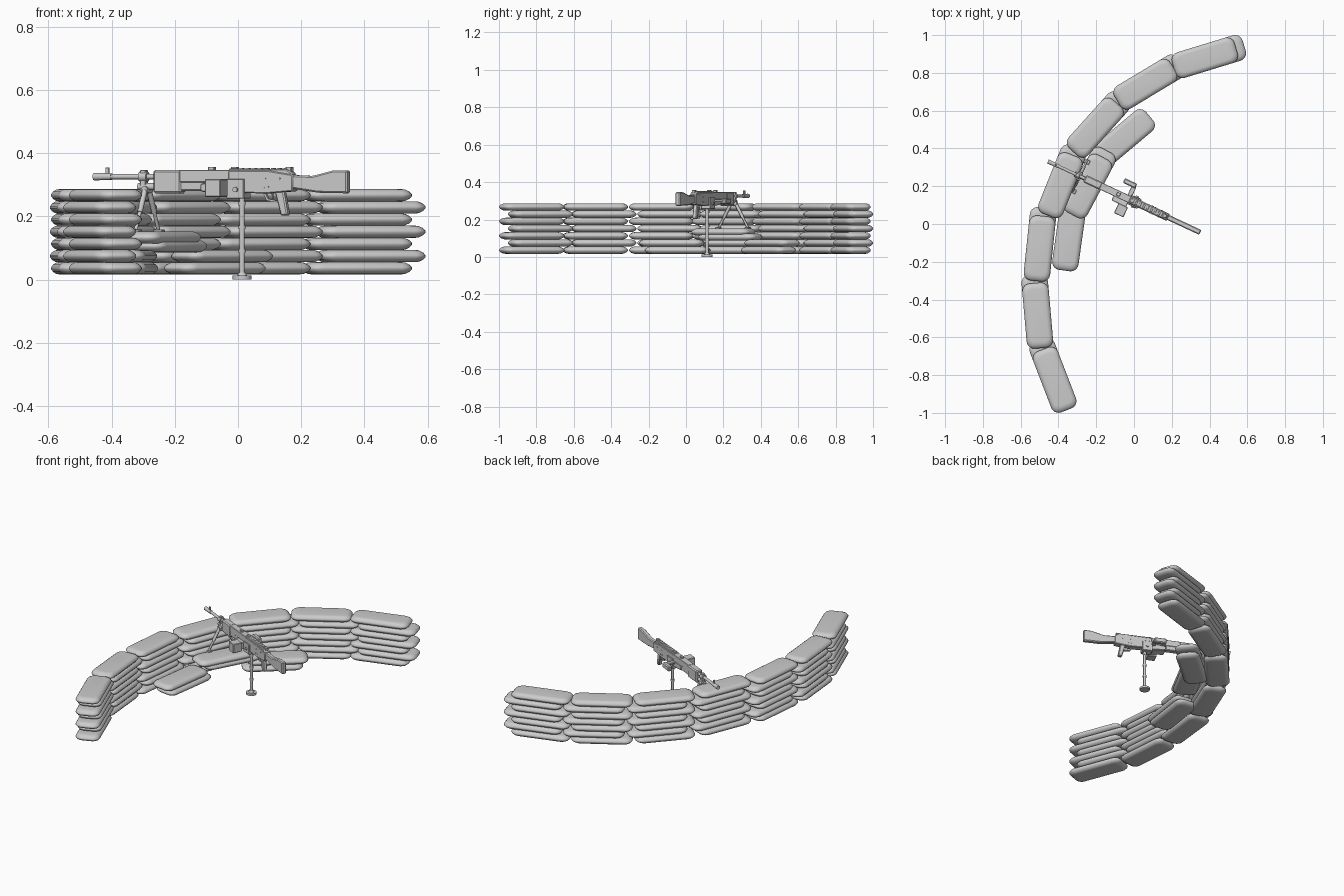
import bpy
import bmesh
from math import radians, cos, sin, pi
from mathutils import Matrix, Vector

cube = bpy.data.objects.get("Cube")
if cube:
    bpy.data.objects.remove(cube)

# Gun frame: x runs muzzle to butt, origin above the support post
GUN = Matrix.Translation((0.013, 0.113, 0)) @ Matrix.Rotation(radians(-25), 4, 'Z')


def add_object(name, mesh, matrix):
    ob = bpy.data.objects.new(name, mesh)
    bpy.context.collection.objects.link(ob)
    ob.matrix_world = matrix
    return ob


def finish(name, bm, matrix=GUN, angle=35):
    bmesh.ops.recalc_face_normals(bm, faces=bm.faces)
    mesh = bpy.data.meshes.new(name)
    bm.to_mesh(mesh)
    bm.free()
    ob = add_object(name, mesh, matrix)
    bpy.ops.object.select_all(action='DESELECT')
    ob.select_set(True)
    bpy.context.view_layer.objects.active = ob
    bpy.ops.object.shade_smooth_by_angle(angle=radians(angle))
    return ob


def profile(name, points, v0, v1, bevel=0.003):
    """Side outline (x, z) extruded across the gun from v0 to v1."""
    bm = bmesh.new()
    face = bm.faces.new([bm.verts.new((u, v0, z)) for u, z in points])
    ext = bmesh.ops.extrude_face_region(bm, geom=[face])
    verts = [g for g in ext["geom"] if isinstance(g, bmesh.types.BMVert)]
    bmesh.ops.translate(bm, verts=verts, vec=(0, v1 - v0, 0))
    if bevel:
        bmesh.ops.bevel(bm, geom=bm.edges[:], offset=bevel, segments=1, affect='EDGES')
    return finish(name, bm)


def box(name, u0, u1, v0, v1, z0, z1, bevel=0.002):
    return profile(name, [(u0, z0), (u1, z0), (u1, z1), (u0, z1)], v0, v1, bevel)


def tube(name, start, end, r, r2=None, sides=14):
    a, b = Vector(start), Vector(end)
    axis = b - a
    bm = bmesh.new()
    bmesh.ops.create_cone(bm, cap_ends=True, segments=sides, radius1=r,
                          radius2=r if r2 is None else r2, depth=axis.length)
    turn = axis.to_track_quat('Z', 'Y').to_matrix().to_4x4()
    bm.transform(Matrix.Translation((a + b) / 2) @ turn)
    return finish(name, bm)


# Sandbag: stacked rounded rectangles, thin at the seam
def make_bag_mesh(half_l=0.174, half_w=0.071, half_h=0.0195):
    sections = [(0.034, -1), (0.022, -0.93), (0.009, -0.6), (0.001, -0.15),
                (0.001, 0.15), (0.009, 0.6), (0.022, 0.93), (0.034, 1)]
    bm = bmesh.new()
    rings = []
    for inset, level in sections:
        r = 0.042 - inset * 0.5
        ring = []
        for corner, (sx, sy) in enumerate([(1, 1), (-1, 1), (-1, -1), (1, -1)]):
            for k in range(6):
                a = corner * pi / 2 + k * pi / 10
                ring.append(bm.verts.new((sx * (half_l - inset - r) + r * cos(a),
                                          sy * (half_w - inset * 0.75 - r) + r * sin(a),
                                          level * half_h)))
        rings.append(ring)
    for low, high in zip(rings, rings[1:]):
        for i in range(len(low)):
            j = (i + 1) % len(low)
            bm.faces.new((low[i], low[j], high[j], high[i]))
    bm.faces.new(rings[0][::-1])
    bm.faces.new(rings[-1])
    for f in bm.faces:
        f.smooth = True
    mesh = bpy.data.meshes.new("sandbag")
    bm.to_mesh(mesh)
    bm.free()
    return mesh


bag_mesh = make_bag_mesh()


def bag(name, x, y, z, angle, shift=0.0):
    a = radians(angle)
    x, y = x + shift * cos(a), y + shift * sin(a)
    add_object(name, bag_mesh, Matrix.Translation((x, y, z)) @ Matrix.Rotation(a, 4, 'Z'))


# Curved outer wall: seven courses, every second one slid along the arc
wall = [(0.375, 0.88, 17), (0.06, 0.74, 31), (-0.205, 0.51, 48), (-0.39, 0.205, 68),
        (-0.5, -0.13, 84), (-0.51, -0.485, 95), (-0.42, -0.825, 111)]
for course in range(7):
    for i, (x, y, angle) in enumerate(wall):
        slide = 0.045 if course % 2 else 0
        if i < 6 or not course % 2:
            bag(f"wall_bag_{course + 1}_{i + 1}", x, y, 0.036 + 0.0385 * course, angle, slide)
        else:
            bag(f"wall_bag_{course + 1}_{i + 1}", x, y, 0.036 + 0.0385 * course, angle, 0.05)

# Low inner step: two stacks bridged by a raised pair
for course, z in enumerate((0.036, 0.0745)):
    slide = 0.03 * (1 - course)
    bag(f"step_bag_back_{course + 1}", -0.05, 0.46, z, 40, -slide)
    bag(f"step_bag_front_{course + 1}", -0.345, -0.075, z, 82, slide)
bag("step_bag_bridge_lower", -0.24, 0.21, 0.106, 62, 0.03)
bag("step_bag_bridge_upper", -0.245, 0.2, 0.133, 62)

# Barrel group
tube("barrel", (-0.5, 0, 0.326), (-0.28, 0, 0.326), 0.0085)
tube("flash_hider", (-0.517, 0, 0.326), (-0.455, 0, 0.326), 0.012, 0.0105)
box("front_sight", -0.476, -0.464, -0.004, 0.004, 0.33, 0.355, 0.001)
tube("barrel_collar", (-0.357, 0, 0.326), (-0.33, 0, 0.326), 0.016)
tube("gas_tube", (-0.362, 0, 0.294), (-0.29, 0, 0.294), 0.011)
box("gas_block", -0.353, -0.333, -0.01, 0.01, 0.276, 0.347)

# Bipod with splayed legs and feet
tube("bipod_hinge", (-0.332, -0.022, 0.284), (-0.332, 0.022, 0.284), 0.011)
for side, s in (("left", 1), ("right", -1)):
    top, foot = Vector((-0.332, s * 0.016, 0.282)), Vector((-0.332, s * 0.085, 0.157))
    knee = top.lerp(foot, 0.55)
    tube(f"bipod_upper_leg_{side}", top, knee, 0.0085)
    tube(f"bipod_lower_leg_{side}", knee, foot, 0.006)
    box(f"bipod_foot_{side}", -0.35, -0.314, foot.y - 0.012, foot.y + 0.012, 0.149, 0.159)

# Receiver, handguard and top cover
box("handguard", -0.302, -0.205, -0.021, 0.021, 0.273, 0.347, 0.006)
box("receiver_front", -0.21, -0.03, -0.019, 0.019, 0.308, 0.347)
box("handguard_lower", -0.21, -0.125, -0.016, 0.016, 0.281, 0.312, 0.004)
profile("receiver", [(-0.04, 0.277), (0.09, 0.272), (0.185, 0.28),
                     (0.185, 0.332), (0.1, 0.345), (-0.04, 0.345)], -0.02, 0.02)
profile("top_cover", [(-0.04, 0.34), (0.18, 0.326), (0.18, 0.338),
                      (0.16, 0.35), (-0.04, 0.352)], -0.017, 0.017)
for i in range(8):
    u = -0.005 + i * 0.022
    box(f"cover_rib_{i + 1}", u, u + 0.01, -0.011, 0.011, 0.345, 0.353, 0.001)
for u in (-0.105, -0.025, 0.165):
    box("sight_mount", u - 0.01, u + 0.01, -0.009, 0.009, 0.34, 0.357, 0.001)
for s in (-1, 1):
    for u, z in ((0.09, 0.32), (0.14, 0.32), (0.085, 0.293), (0.1, 0.293)):
        tube("receiver_rivet", (u, s * 0.019, z), (u, s * 0.022, z), 0.003, sides=8)

# Stock, grip and trigger
profile("stock", [(0.18, 0.288), (0.27, 0.275), (0.373, 0.273), (0.373, 0.346),
                  (0.325, 0.346), (0.25, 0.328), (0.18, 0.331)], -0.014, 0.014, 0.005)
profile("pistol_grip", [(0.118, 0.28), (0.15, 0.28), (0.164, 0.204), (0.14, 0.202)],
        -0.012, 0.012, 0.004)
profile("trigger_guard", [(0.075, 0.277), (0.083, 0.277), (0.092, 0.256), (0.13, 0.249),
                          (0.13, 0.244), (0.088, 0.25)], -0.006, 0.006, 0)
box("trigger", 0.102, 0.108, -0.003, 0.003, 0.255, 0.28, 0)

# Ammunition feed on one side, sight unit on the other
profile("ammo_box", [(-0.085, 0.262), (-0.03, 0.262), (-0.03, 0.318), (-0.085, 0.318)],
        -0.1, -0.042)
profile("feed_tray", [(-0.125, 0.279), (-0.04, 0.27), (-0.04, 0.312), (-0.125, 0.304)],
        -0.045, 0.018)
box("side_arm", -0.06, -0.035, 0.015, 0.075, 0.295, 0.306)
box("side_unit", -0.11, -0.038, 0.065, 0.092, 0.282, 0.313, 0.005)

# Cradle and support post
box("cradle", -0.042, 0.018, -0.027, 0.027, 0.256, 0.319)
tube("cradle_pin", (-0.01, -0.034, 0.285), (-0.01, 0.034, 0.285), 0.008)
tube("post", (0, 0, 0.01), (0, 0, 0.26), 0.0085)
for z in (0.085, 0.16, 0.235):
    tube("post_collar", (0, 0, z), (0, 0, z + 0.012), 0.0115)
tube("post_base_hub", (0, 0, 0.01), (0, 0, 0.022), 0.018, 0.011)
tube("post_base", (0, 0, 0), (0, 0, 0.013), 0.03, sides=20)
